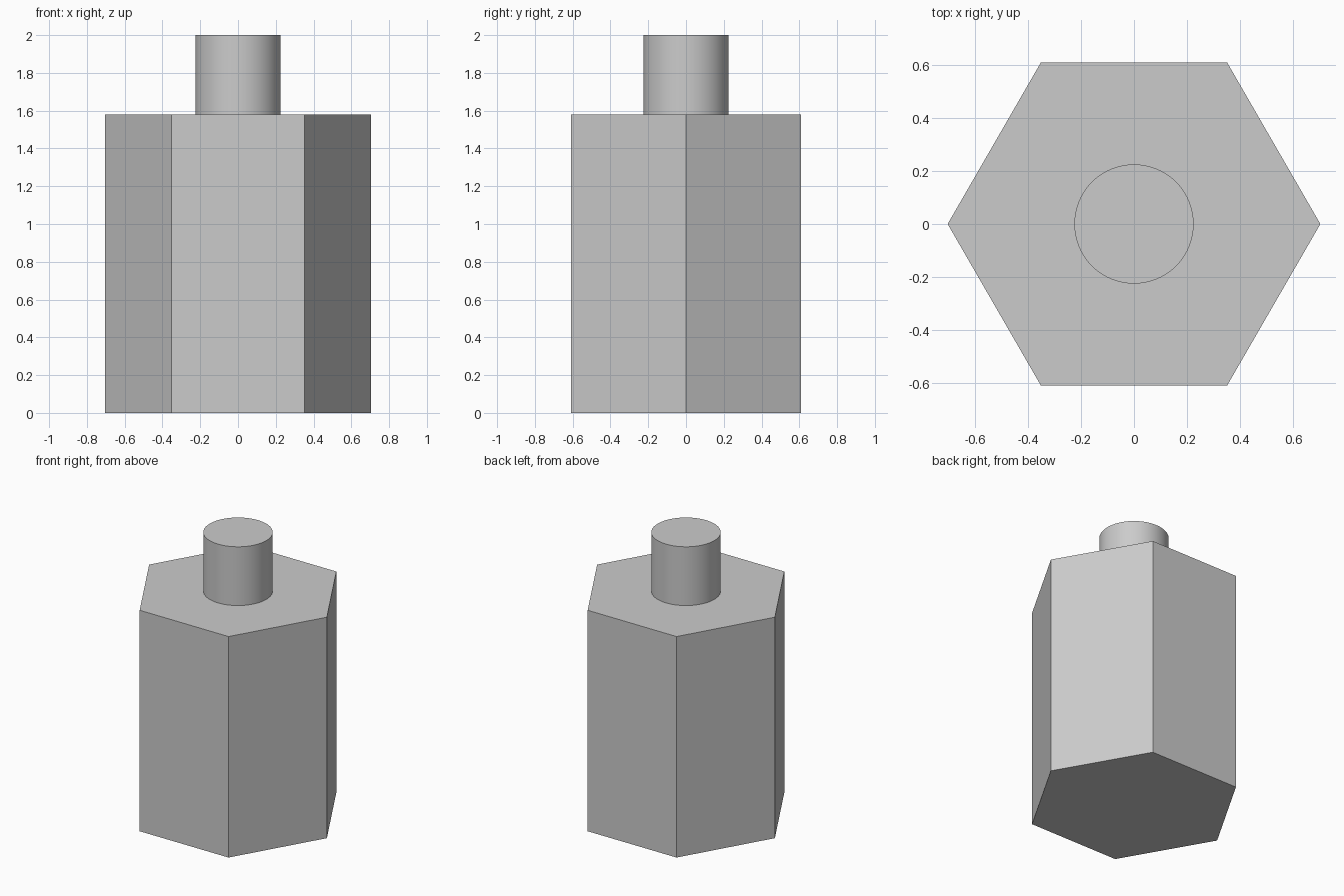
import bpy
import bmesh
from math import cos, sin, tau, radians

cube = bpy.data.objects.get("Cube")
if cube:
    bpy.data.objects.remove(cube, do_unlink=True)

# Single grey finish
GREY = (0.6, 0.6, 0.6, 1.0)
grey = bpy.data.materials.new("plain_grey")
grey.use_nodes = True
grey.diffuse_color = GREY
grey.node_tree.nodes["Principled BSDF"].inputs["Base Color"].default_value = GREY


def prism(name, sides, radius, bottom, top, smooth=False):
    """Upright prism with its first corner on +x."""
    bm = bmesh.new()
    rings = [
        [bm.verts.new((radius * cos(tau * i / sides), radius * sin(tau * i / sides), z))
         for i in range(sides)]
        for z in (bottom, top)
    ]
    low, high = rings
    bm.faces.new(low[::-1])
    bm.faces.new(high)
    for i in range(sides):
        j = (i + 1) % sides
        bm.faces.new((low[i], low[j], high[j], high[i]))
    mesh = bpy.data.meshes.new(name)
    bm.to_mesh(mesh)
    bm.free()
    mesh.materials.append(grey)
    obj = bpy.data.objects.new(name, mesh)
    bpy.context.collection.objects.link(obj)
    if smooth:
        bpy.ops.object.select_all(action="DESELECT")
        obj.select_set(True)
        bpy.context.view_layer.objects.active = obj
        bpy.ops.object.shade_smooth_by_angle(angle=radians(30))
    return obj


# Hexagonal body with a round stub on top
body_top = 1.58
prism("hexagonal_body", 6, 0.703, 0.0, body_top)
prism("round_stub", 64, 0.225, body_top, 2.0, smooth=True)
